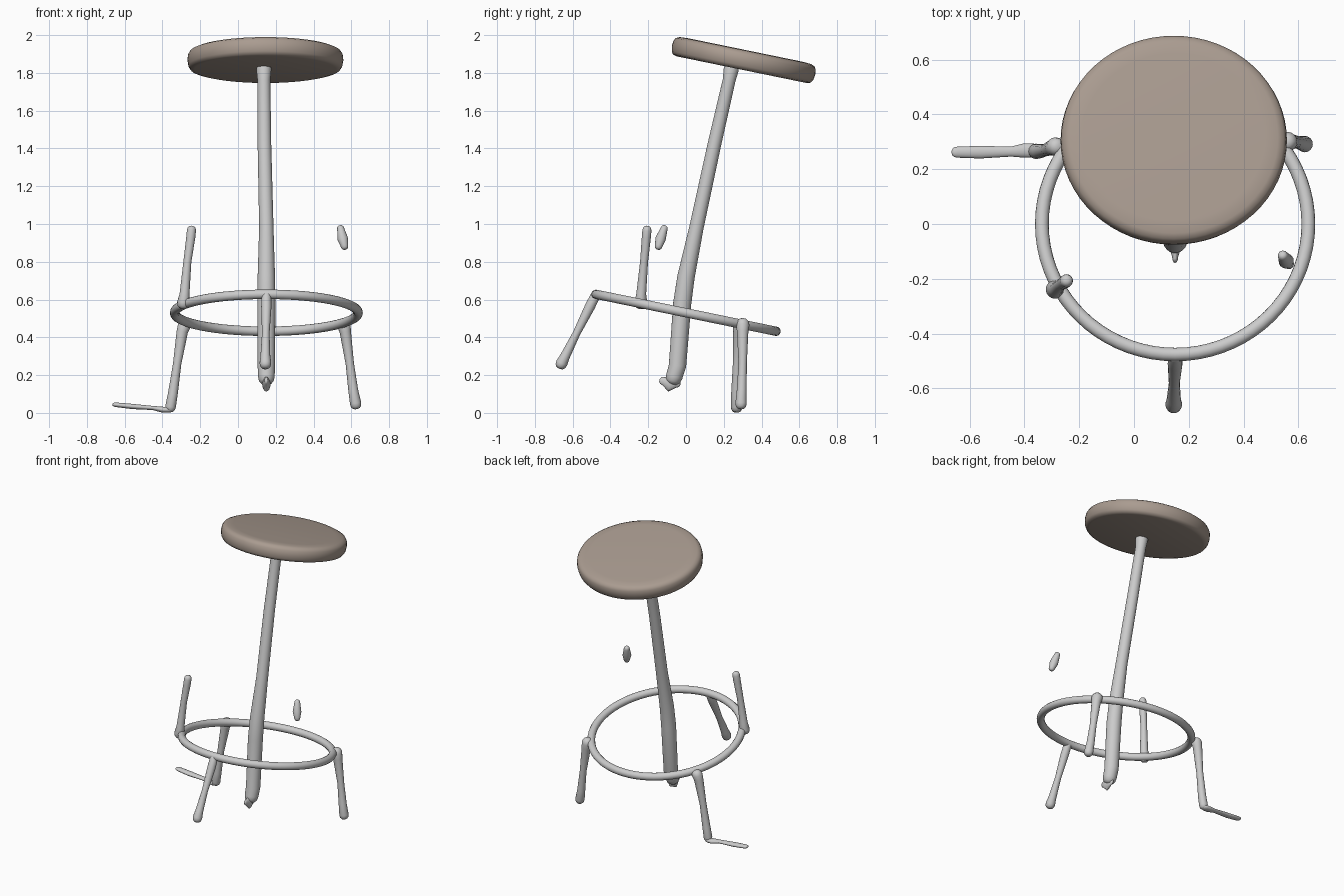
import bpy, bmesh, math
from mathutils import Vector

if "Cube" in bpy.data.objects:
    bpy.data.objects.remove(bpy.data.objects["Cube"])

TILT = math.radians(-11.6)
CX = 0.15


def smooth(ob, angle=50):
    bpy.ops.object.select_all(action='DESELECT')
    ob.select_set(True)
    bpy.context.view_layer.objects.active = ob
    bpy.ops.object.shade_smooth_by_angle(angle=math.radians(angle))


def mesh_from_rings(name, rings, loc=(0, 0, 0)):
    """Skin equal-sized rings of points and close both ends."""
    bm = bmesh.new()
    vs = [[bm.verts.new(p) for p in r] for r in rings]
    n = len(vs[0])
    for a, b in zip(vs, vs[1:]):
        for i in range(n):
            j = (i + 1) % n
            bm.faces.new((a[i], a[j], b[j], b[i]))
    bm.faces.new(vs[0][::-1])
    bm.faces.new(vs[-1])
    bmesh.ops.recalc_face_normals(bm, faces=bm.faces)
    me = bpy.data.meshes.new(name)
    bm.to_mesh(me)
    bm.free()
    ob = bpy.data.objects.new(name, me)
    ob.location = loc
    bpy.context.collection.objects.link(ob)
    smooth(ob)
    return ob


def rod(name, pts, sides=16, flat=1.0):
    """Rod through (x, y, z, radius) points with rounded ends inside its length."""
    P = [Vector(p[:3]) for p in pts]
    R = [p[3] for p in pts]
    caps = [(0, 0.25), (0.13, 0.6), (0.45, 0.88)]
    d0, d1 = (P[1] - P[0]).normalized(), (P[-1] - P[-2]).normalized()
    path = [(P[0] + d0 * R[0] * a, R[0] * r) for a, r in caps]
    path += [(P[0] + d0 * R[0], R[0])]
    path += list(zip(P[1:-1], R[1:-1]))
    path += [(P[-1] - d1 * R[-1], R[-1])]
    path += [(P[-1] - d1 * R[-1] * a, R[-1] * r) for a, r in caps[::-1]]
    rings = []
    for k, (p, r) in enumerate(path):
        q = path[min(k + 1, len(path) - 1)][0] - path[max(k - 1, 0)][0]
        q.normalize()
        u = Vector((0, 1, 0)) - q * q.y
        u.normalize()
        v = q.cross(u)
        rings.append([p + (u * math.cos(t) + v * math.sin(t) * flat) * r
                      for t in (2 * math.pi * i / sides for i in range(sides))])
    return mesh_from_rings(name, rings)


# Wooden seat: rounded disc, tipped backwards
profile = [(0.36, -0.052), (0.382, -0.046), (0.392, -0.03), (0.397, 0.0),
           (0.394, 0.026), (0.385, 0.042), (0.365, 0.051), (0.32, 0.054)]
seat = mesh_from_rings("seat", [
    [(1.04 * r * math.cos(t), 0.975 * r * math.sin(t), z)
     for t in (2 * math.pi * i / 64 for i in range(64))] for r, z in profile],
    (0.145, 0.305, 1.868))
seat.rotation_euler.x = TILT
wood = bpy.data.materials.new("wood")
wood.diffuse_color = (0.40, 0.33, 0.28, 1)
wood.use_nodes = True
wood.node_tree.nodes["Principled BSDF"].inputs["Base Color"].default_value = wood.diffuse_color
seat.data.materials.append(wood)

# Leaning centre post with a small lip at its foot
rod("centre_post", [(CX, -0.075, 0.15, 0.044), (CX, -0.045, 0.25, 0.046),
                    (CX, -0.02, 0.58, 0.048), (CX, 0.0, 0.72, 0.046),
                    (CX, 0.055, 0.98, 0.038), (CX - 0.01, 0.15, 1.42, 0.036),
                    (CX - 0.013, 0.228, 1.76, 0.034), (CX - 0.013, 0.247, 1.86, 0.04)], 24)
rod("post_foot_lip", [(CX, -0.14, 0.175, 0.022), (CX, -0.085, 0.157, 0.045),
                      (CX, -0.03, 0.155, 0.022)], flat=0.5)

# Tilted foot ring
bpy.ops.mesh.primitive_torus_add(major_radius=0.486, minor_radius=0.025, major_segments=72,
                                 minor_segments=14, location=(CX, 0, 0.53),
                                 rotation=(TILT, 0, 0))
ring = bpy.context.object
ring.name = "foot_ring"
smooth(ring)

# Legs hanging from the ring
rod("front_leg", [(CX, -0.47, 0.64, 0.026), (CX, -0.51, 0.56, 0.027),
                  (CX - 0.003, -0.58, 0.42, 0.02), (CX - 0.005, -0.64, 0.30, 0.026),
                  (CX - 0.005, -0.672, 0.235, 0.031)])
rod("left_leg", [(-0.275, 0.285, 0.49, 0.034), (-0.295, 0.28, 0.43, 0.03),
                 (-0.322, 0.27, 0.26, 0.022), (-0.345, 0.265, 0.10, 0.026),
                 (-0.362, 0.265, 0.005, 0.028)])
rod("right_leg", [(0.552, 0.30, 0.50, 0.036), (0.568, 0.30, 0.43, 0.03),
                  (0.592, 0.30, 0.26, 0.022), (0.61, 0.295, 0.12, 0.026),
                  (0.628, 0.29, 0.02, 0.03)])

# Flat foot running outwards from the left leg
rod("left_foot", [(-0.345, 0.268, 0.016, 0.026), (-0.40, 0.268, 0.017, 0.026),
                  (-0.45, 0.264, 0.026, 0.018), (-0.56, 0.262, 0.034, 0.023),
                  (-0.665, 0.262, 0.045, 0.02)], flat=0.6)

# Upright stub on the ring and the loose piece opposite
rod("left_upright", [(-0.292, -0.24, 0.55, 0.034), (-0.283, -0.237, 0.63, 0.026),
                     (-0.268, -0.222, 0.80, 0.021), (-0.25, -0.21, 0.93, 0.024),
                     (-0.244, -0.205, 0.99, 0.024)])
rod("right_upright_piece", [(0.568, -0.15, 0.865, 0.02), (0.555, -0.135, 0.92, 0.028),
                            (0.54, -0.11, 0.992, 0.019)])
